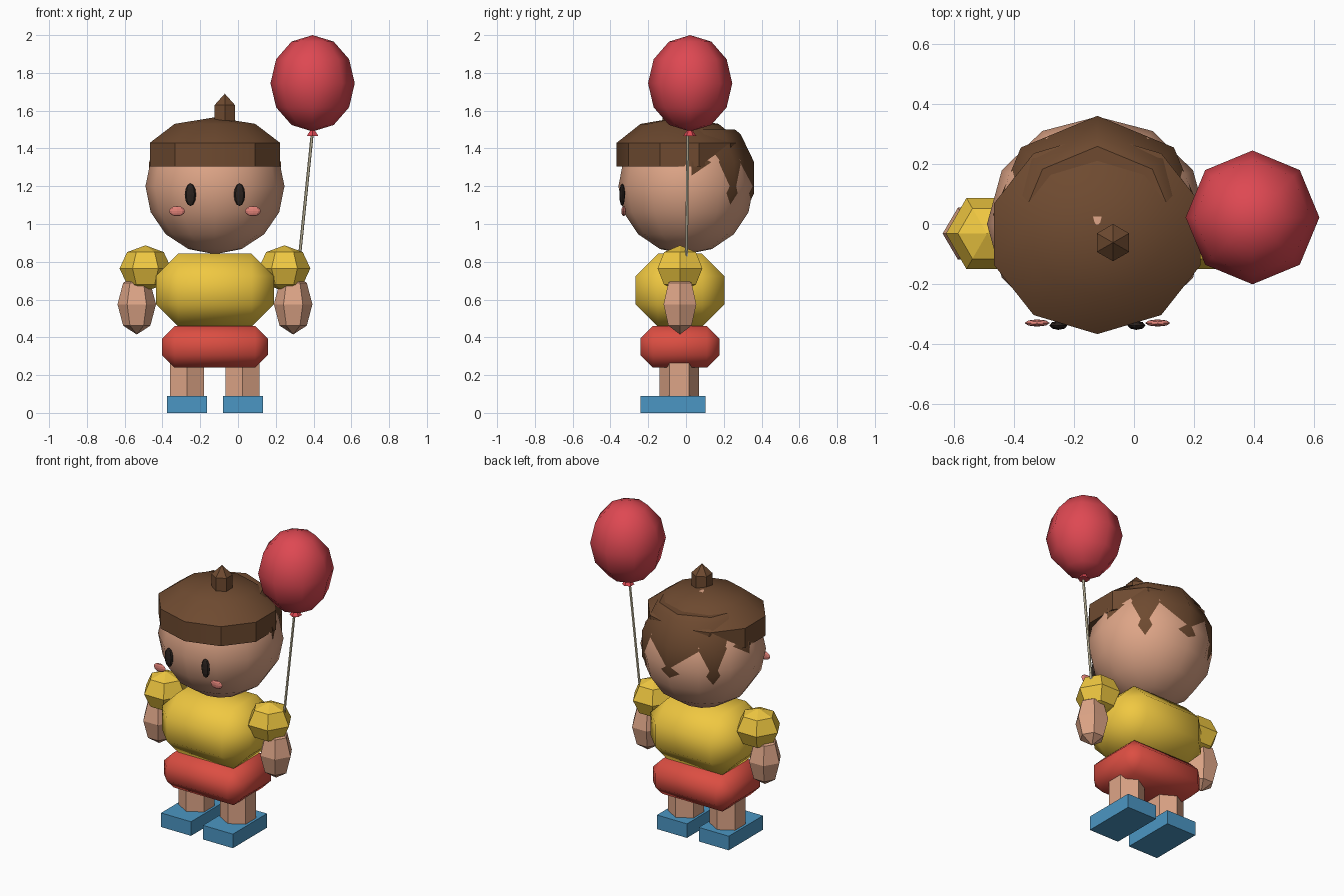
import bpy, bmesh, math
from mathutils import Vector, Matrix

if "Cube" in bpy.data.objects:
    bpy.data.objects.remove(bpy.data.objects["Cube"])

CX, CY = -0.122, -0.032          # mirror plane of the figure, depth centre


def mat(name, r, g, b):
    m = bpy.data.materials.new(name)
    lin = [(c / 255 / 12.92) if c < 11 else ((c / 255 + .055) / 1.055) ** 2.4 for c in (r, g, b)]
    m.diffuse_color = (*lin, 1)
    m.use_nodes = True
    m.node_tree.nodes["Principled BSDF"].inputs["Base Color"].default_value = m.diffuse_color
    return m


SKIN = mat("skin", 222, 165, 135)
BROWN = mat("brown", 110, 74, 48)
YELLOW = mat("yellow", 240, 200, 65)
RED = mat("red", 220, 78, 66)
BLUE = mat("blue", 75, 150, 195)
BALLOON = mat("balloon_red", 222, 72, 82)
BLACK = mat("black", 42, 34, 30)
PINK = mat("pink", 225, 130, 120)
CREAM = mat("cream", 215, 205, 175)


def finish(name, bm, material, smooth=0):
    bmesh.ops.recalc_face_normals(bm, faces=bm.faces)
    me = bpy.data.meshes.new(name)
    bm.to_mesh(me)
    bm.free()
    ob = bpy.data.objects.new(name, me)
    bpy.context.collection.objects.link(ob)
    me.materials.append(material)
    if smooth:
        bpy.ops.object.select_all(action='DESELECT')
        ob.select_set(True)
        bpy.context.view_layer.objects.active = ob
        bpy.ops.object.shade_smooth_by_angle(angle=math.radians(smooth))
    return ob


def ball(name, loc, radii, segs, rings, material, turn=0, smooth=0):
    bm = bmesh.new()
    bmesh.ops.create_uvsphere(bm, u_segments=segs, v_segments=rings, radius=1)
    bm.transform(Matrix.Translation(loc) @ Matrix.Diagonal((*radii, 1)) @ Matrix.Rotation(math.radians(turn), 4, 'Z'))
    return finish(name, bm, material, smooth)


def box(name, loc, size, material, bevel=0, smooth=0):
    bm = bmesh.new()
    bmesh.ops.create_cube(bm, size=1)
    bm.transform(Matrix.Translation(loc) @ Matrix.Diagonal((*size, 1)))
    if bevel:
        bmesh.ops.bevel(bm, geom=bm.edges[:], offset=bevel, segments=1, affect='EDGES')
    return finish(name, bm, material, smooth)


def lathe(name, loc, profile, segs, material, sx=1, sy=1, smooth=0):
    """Stack of (radius, z) rings with a vertex on +y; radius 0 makes a tip."""
    bm = bmesh.new()
    rings = []
    for r, z in profile:
        n = segs if r else 1
        rings.append([bm.verts.new((loc[0] + r * sx * math.sin(2 * math.pi * i / segs),
                                    loc[1] + r * sy * math.cos(2 * math.pi * i / segs), z)) for i in range(n)])
    for a, b in zip(rings, rings[1:]):
        for i in range(segs):
            j = (i + 1) % segs
            bm.faces.new([a[i], a[j], b[j], b[i]] if len(b) > 1 else [a[i], a[j], b[0]])
    bm.faces.new(rings[0])
    if len(rings[-1]) > 1:
        bm.faces.new(rings[-1])
    return finish(name, bm, material, smooth)


# head, face
ball("head", (CX, 0, 1.2), (.368, .358, .36), 12, 8, SKIN, smooth=45)
for side, s in (("left", -1), ("right", 1)):
    ball(side + "_eye", (CX + s * .13, -.338, 1.155), (.03, .015, .06), 8, 6, BLACK)
    ball(side + "_cheek", (CX + s * .201, -.33, 1.068), (.042, .012, .027), 8, 6, PINK)

# hair: sphere trimmed to the back with a jagged side profile
hair = ball("hair", (CX, 0, 1.245), (.37, .37, .37), 8, 7, BROWN, smooth=50)
bm = bmesh.new()
outline = [(.02, 1.5), (.03, 1.3), (.02, 1.03), (.135, 1.09), (.16, .935), (.6, .935), (.6, 1.5)]
face = bm.faces.new([bm.verts.new((-1, y, z)) for y, z in outline])
ext = bmesh.ops.extrude_face_region(bm, geom=[face])
bmesh.ops.translate(bm, vec=(2, 0, 0), verts=[v for v in ext["geom"] if isinstance(v, bmesh.types.BMVert)])
cutter = finish("hair_cutter", bm, BROWN)
cutter.hide_render = True
cutter.hide_set(True)
mod = hair.modifiers.new("trim", 'BOOLEAN')
mod.operation, mod.solver, mod.object = 'INTERSECT', 'EXACT', cutter
bpy.ops.object.select_all(action='DESELECT')
hair.select_set(True)
bpy.context.view_layer.objects.active = hair
bpy.ops.object.modifier_apply(modifier=mod.name)
bpy.data.objects.remove(cutter)

# cap with stem
lathe("cap", (CX, -.034), [(1, 1.305), (1, 1.43), (.62, 1.53), (0, 1.565)], 10, BROWN, .362, .333, 35)
lathe("cap_stem", (-.07, -.062), [(.062, 1.53), (.062, 1.63), (0, 1.69)], 6, BROWN)

# torso and shorts
box("shirt", (CX, CY, .65), (.625, .47, .385), YELLOW, .118, 50)
box("shorts", (CX, CY, .35), (.56, .418, .222), RED, .067, 50)

# arms, legs, shoes
for side, s in (("left", -1), ("right", 1)):
    ball(side + "_sleeve", (CX + s * .368, CY, .765), (.137, .137, .122), 6, 4, YELLOW, 30)
    ball(side + "_hand", (CX + s * .414, CY, .575), (.102, .1, .16), 6, 4, SKIN, 30)
    lathe(side + "_leg", (CX + s * .147, -.035), [(.104, .08), (.104, .28)], 6, SKIN)
    box(side + "_shoe", (CX + s * .148, -.068, .045), (.212, .345, .09), BLUE)

# balloon, knot, string
ball("balloon", (.395, .022, 1.745), (.223, .223, .255), 8, 6, BALLOON, smooth=50)
lathe("balloon_knot", (.395, .02), [(.036, 1.465), (0, 1.515)], 6, BALLOON)
bm = bmesh.new()
top, low = Vector((.393, .01, 1.48)), Vector((.300, 0, .58))
bmesh.ops.create_cone(bm, cap_ends=True, segments=6, radius1=.008, radius2=.008, depth=(top - low).length)
bm.transform(Matrix.Translation((top + low) / 2) @ (top - low).to_track_quat('Z', 'Y').to_matrix().to_4x4())
finish("balloon_string", bm, CREAM)
